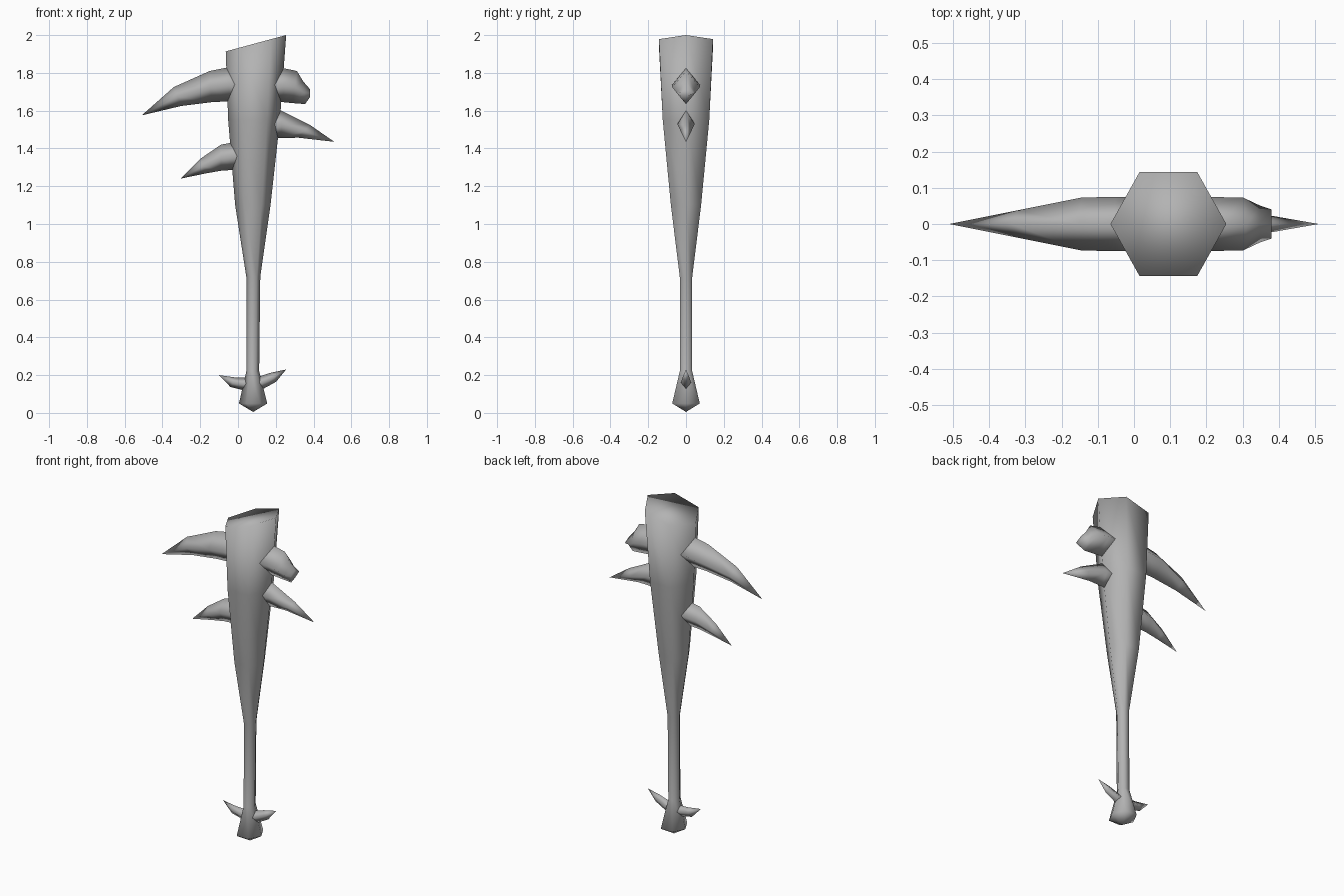
import bpy, bmesh, math

cube = bpy.data.objects.get("Cube")
if cube:
    bpy.data.objects.remove(cube)

grey = bpy.data.materials.new("plain grey")
grey.use_nodes = True
GREY = (0.45, 0.45, 0.45, 1)
grey.diffuse_color = GREY
grey.node_tree.nodes["Principled BSDF"].inputs["Base Color"].default_value = GREY


def loft(name, rings, tip=None):
    """Skin a list of equal rings, closing the end with a tip or a cap."""
    bm = bmesh.new()
    loops = [[bm.verts.new(p) for p in ring] for ring in rings]
    n = len(loops[0])
    for a, b in zip(loops, loops[1:]):
        for i in range(n):
            j = (i + 1) % n
            bm.faces.new((a[i], a[j], b[j], b[i]))
    bm.faces.new(loops[0][::-1])
    if tip:
        end = bm.verts.new(tip)
        for i in range(n):
            bm.faces.new((loops[-1][i], loops[-1][(i + 1) % n], end))
    else:
        bm.faces.new(loops[-1])
    bmesh.ops.recalc_face_normals(bm, faces=bm.faces)
    mesh = bpy.data.meshes.new(name)
    bm.to_mesh(mesh)
    bm.free()
    mesh.materials.append(grey)
    mesh.shade_smooth()
    obj = bpy.data.objects.new(name, mesh)
    bpy.context.collection.objects.link(obj)
    return obj


def hexagon(z, left, right, depth, slope=0.0):
    """Six-sided ring with corners on the x axis; slope tilts it along x."""
    mid, half = (left + right) / 2, (right - left) / 2
    ring = []
    for k in range(6):
        a = k * math.pi / 3
        x = mid + half * math.cos(a)
        ring.append((x, depth * math.sin(a) / math.sin(math.pi / 3), z + slope * (x - mid)))
    return ring


def spike(name, sections, tip=None):
    """Diamond-section horn; sections are (top x, top z, bottom x, bottom z, half width)."""
    rings = []
    for tx, tz, bx, bz, w in sections:
        mx, mz = (tx + bx) / 2, (tz + bz) / 2
        rings.append([(tx, 0, tz), (mx, w, mz), (bx, 0, bz), (mx, -w, mz)])
    loft(name, rings, tip and (tip[0], 0, tip[1]))


# Club body with slanted top, slim grip and flared pommel
loft("club_shaft", [
    hexagon(0.05, 0.005, 0.155, 0.073),
    hexagon(0.22, 0.044, 0.112, 0.033),
    hexagon(0.72, 0.044, 0.118, 0.033),
    hexagon(1.10, -0.015, 0.172, 0.080),
    hexagon(1.55, -0.052, 0.222, 0.123),
    hexagon(1.957, -0.065, 0.255, 0.143, 0.27),
][::-1], (0.08, 0, 0.005))

# Horns on the head
spike("upper_right_horn", [
    (0.06, 1.83, 0.06, 1.65, 0.075),
    (-0.06, 1.828, -0.04, 1.65, 0.075),
    (-0.15, 1.81, -0.14, 1.645, 0.073),
    (-0.34, 1.725, -0.30, 1.625, 0.038),
], (-0.51, 1.575))
spike("lower_right_horn", [
    (0.07, 1.435, 0.07, 1.287, 0.055),
    (-0.02, 1.433, -0.02, 1.287, 0.055),
    (-0.09, 1.42, -0.09, 1.282, 0.050),
    (-0.20, 1.345, -0.17, 1.268, 0.030),
], (-0.305, 1.24))
spike("left_horn", [
    (0.12, 1.62, 0.12, 1.455, 0.045),
    (0.23, 1.60, 0.23, 1.455, 0.045),
    (0.38, 1.525, 0.32, 1.457, 0.028),
], (0.51, 1.435))
spike("broken_horn", [
    (0.10, 1.83, 0.10, 1.648, 0.074),
    (0.24, 1.825, 0.24, 1.645, 0.074),
    (0.312, 1.81, 0.29, 1.64, 0.073),
    (0.345, 1.755, 0.355, 1.635, 0.050),
    (0.38, 1.715, 0.38, 1.67, 0.040),
])

# Small upturned thorns above the pommel
spike("right_thorn", [
    (0.08, 0.185, 0.08, 0.12, 0.026),
    (0.04, 0.186, 0.02, 0.122, 0.026),
    (-0.01, 0.187, -0.04, 0.137, 0.018),
], (-0.10, 0.20))
spike("left_thorn", [
    (0.08, 0.19, 0.08, 0.12, 0.026),
    (0.12, 0.195, 0.135, 0.128, 0.026),
    (0.172, 0.212, 0.202, 0.165, 0.018),
], (0.255, 0.23))
